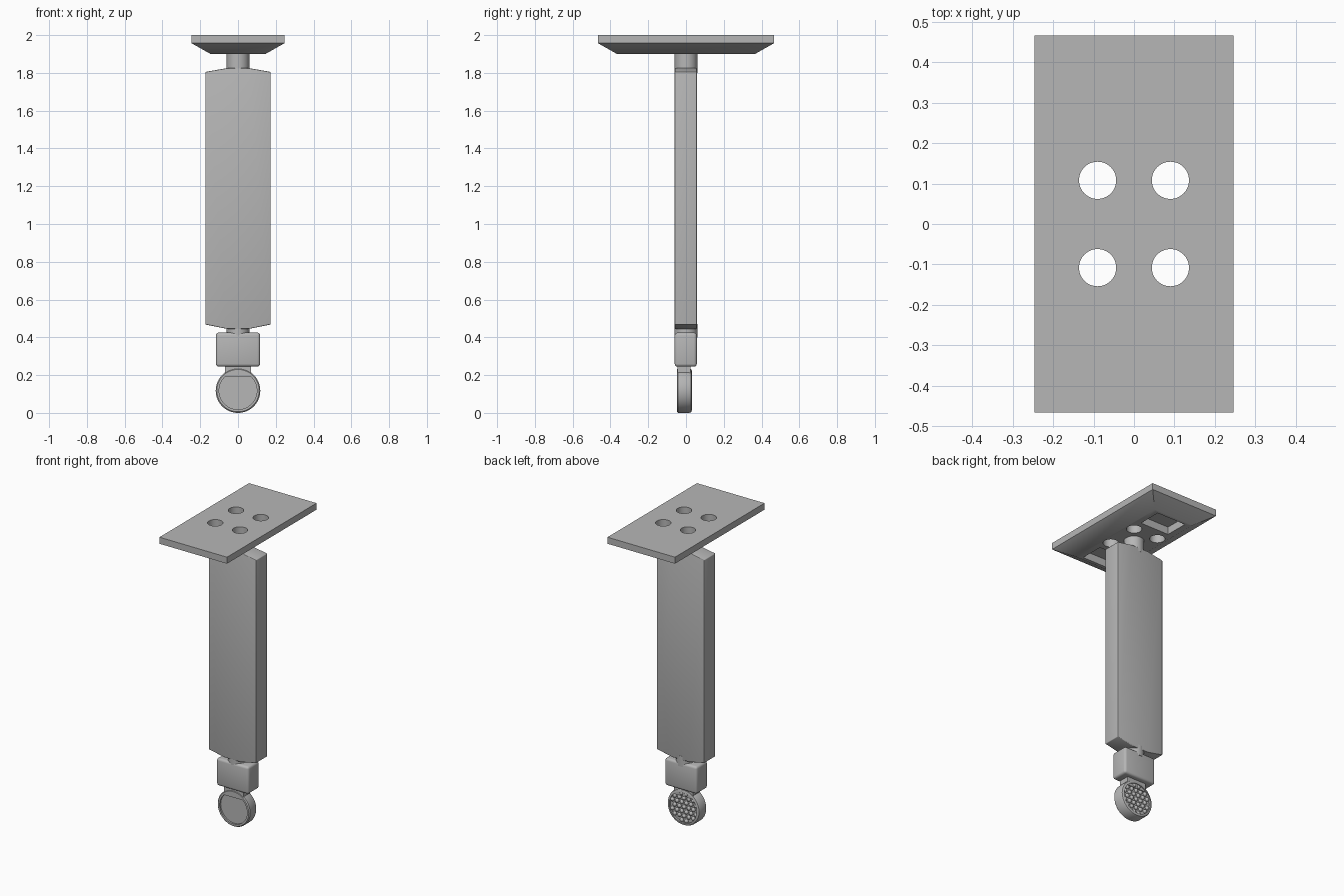
import bpy, bmesh, math
from mathutils import Matrix, Vector

if "Cube" in bpy.data.objects:
    bpy.data.objects.remove(bpy.data.objects["Cube"])

GREY = (0.47, 0.47, 0.47, 1)
grey = bpy.data.materials.new("plain grey")
grey.use_nodes = True
grey.diffuse_color = GREY
grey.node_tree.nodes["Principled BSDF"].inputs["Base Color"].default_value = GREY


def finish(name, bm, smooth=True, bevel=0.0):
    """Turn a bmesh into a named grey object."""
    bmesh.ops.recalc_face_normals(bm, faces=bm.faces[:])
    mesh = bpy.data.meshes.new(name)
    bm.to_mesh(mesh)
    bm.free()
    mesh.materials.append(grey)
    ob = bpy.data.objects.new(name, mesh)
    bpy.context.collection.objects.link(ob)
    bpy.ops.object.select_all(action="DESELECT")
    bpy.context.view_layer.objects.active = ob
    ob.select_set(True)
    if bevel:
        mod = ob.modifiers.new("rounded edges", "BEVEL")
        mod.width, mod.segments, mod.limit_method = bevel, 3, "ANGLE"
        bpy.ops.object.modifier_apply(modifier=mod.name)
    if smooth:
        bpy.ops.object.shade_smooth_by_angle(angle=math.radians(30))
    return ob


def box(name, lo, hi, **kw):
    lo, hi = Vector(lo), Vector(hi)
    bm = bmesh.new()
    bmesh.ops.create_cube(bm, size=1, matrix=Matrix.Translation((lo + hi) / 2)
                          @ Matrix.Diagonal((*(hi - lo), 1)))
    return finish(name, bm, **kw)


def cylinder(name, x, y, z0, z1, r):
    bm = bmesh.new()
    bmesh.ops.create_cone(bm, cap_ends=True, segments=48, radius1=r, radius2=r,
                          depth=z1 - z0, matrix=Matrix.Translation((x, y, (z0 + z1) / 2)))
    return finish(name, bm)


def cut(target, cutter):
    bpy.context.view_layer.objects.active = target
    mod = target.modifiers.new("cut", "BOOLEAN")
    mod.operation, mod.solver, mod.object = "DIFFERENCE", "EXACT", cutter
    bpy.ops.object.modifier_apply(modifier=mod.name)
    bpy.data.objects.remove(cutter)


# Mounting plate: slab with a tapered underside
bm = bmesh.new()
rings = [[bm.verts.new((sx * x, sy * y, z)) for sx, sy in ((-1, -1), (1, -1), (1, 1), (-1, 1))]
         for x, y, z in ((0.145, 0.365, 1.9), (0.246, 0.466, 1.957), (0.246, 0.466, 2.0))]
for a, b in zip(rings, rings[1:]):
    for i in range(4):
        j = (i + 1) % 4
        bm.faces.new((a[i], a[j], b[j], b[i]))
bm.faces.new(rings[0])
bm.faces.new(rings[-1])
plate = finish("mounting_plate", bm, smooth=False)

# Pockets under both ends and four bolt holes
for s in (-1, 1):
    y0, y1 = sorted((s * 0.19, s * 0.345))
    cut(plate, box("pocket_cutter", (-0.105, y0, 1.85), (0.105, y1, 1.95)))
    for x in (-0.09, 0.09):
        cut(plate, cylinder("hole_cutter", x, s * 0.108, 1.8, 2.1, 0.046))
bpy.ops.object.select_all(action="DESELECT")
plate.select_set(True)
bpy.context.view_layer.objects.active = plate
bpy.ops.object.shade_smooth_by_angle(angle=math.radians(30))

# Stems joining plate, column and block
cylinder("upper_stem", 0, 0, 1.8, 1.92, 0.06)
cylinder("lower_stem", 0, 0, 0.4, 0.47, 0.06)

# Column with gently peaked ends
half = [(0.06, 0.445), (0.173, 0.468), (0.173, 1.805), (0.06, 1.825)]
outline = half + [(-x, z) for x, z in reversed(half)]
bm = bmesh.new()
face = bm.faces.new([bm.verts.new((x, -0.06, z)) for x, z in outline])
moved = bmesh.ops.extrude_face_region(bm, geom=[face])["geom"]
bmesh.ops.translate(bm, vec=(0, 0.118, 0),
                    verts=[v for v in moved if isinstance(v, bmesh.types.BMVert)])
finish("column", bm, bevel=0.004)

# Rounded block and the neck under it
box("block", (-0.117, -0.06, 0.245), (0.117, 0.057, 0.425), bevel=0.015)
box("disc_neck", (-0.07, -0.045, 0.19), (0.07, 0.025, 0.25))

# Disc: a lathed profile of radius and depth, recessed on both faces
RIM, CENTRE = 0.118, 0.118
profile = [(0, -0.037), (0.1, -0.037), (0.1, -0.048), (0.112, -0.048), (RIM, -0.042),
           (RIM, 0.018), (0.114, 0.027), (0.104, 0.031), (0.1, 0.031), (0.1, 0.018), (0, 0.018)]
bm = bmesh.new()
verts = [bm.verts.new((r, y, CENTRE)) for r, y in profile]
edges = [bm.edges.new(pair) for pair in zip(verts, verts[1:])]
bmesh.ops.spin(bm, geom=verts + edges, cent=(0, 0, CENTRE), axis=(0, 1, 0),
               angle=math.tau, steps=64, use_duplicate=False)
bmesh.ops.remove_doubles(bm, verts=bm.verts[:], dist=0.0001)
finish("disc", bm)

# Studs in a staggered grid on the back of the disc
bm = bmesh.new()
STEP = 0.034
for row in range(-3, 4):
    for col in range(-4, 5):
        x = (col + 0.5 * (row % 2)) * STEP
        z = row * STEP * 0.866
        if math.hypot(x, z) < 0.09:
            bmesh.ops.create_uvsphere(bm, u_segments=12, v_segments=8, radius=0.0135,
                                      matrix=Matrix.Translation((x, 0.018, CENTRE + z)))
finish("disc_studs", bm)
